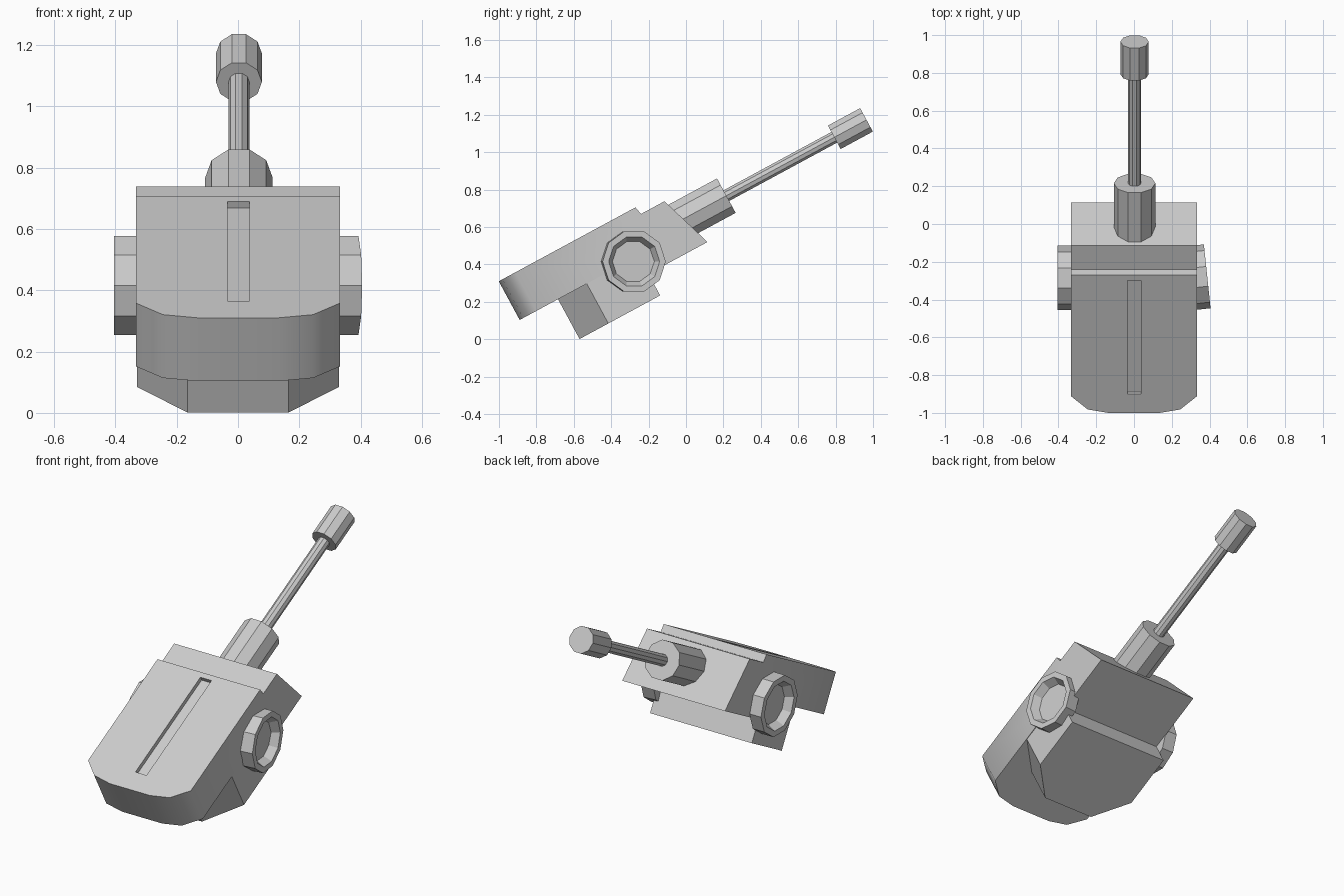
import bpy, bmesh
from math import sin, cos, pi, radians
from mathutils import Matrix

if "Cube" in bpy.data.objects:
    bpy.data.objects.remove(bpy.data.objects["Cube"])

# Everything is modelled level (x across, y along barrel, z up), then pitched
PITCH = Matrix.Rotation(radians(28.4), 4, 'X')


def loft(name, rings, matrix):
    """Skin a list of equal-length point rings and cap both ends."""
    bm = bmesh.new()
    loops = [[bm.verts.new(matrix @ Matrix.Translation(p).translation) for p in r] for r in rings]
    n = len(loops[0])
    for a, b in zip(loops, loops[1:]):
        for i in range(n):
            j = (i + 1) % n
            bm.faces.new((a[i], a[j], b[j], b[i]))
    bm.faces.new(loops[0])
    bm.faces.new(loops[-1])
    bmesh.ops.recalc_face_normals(bm, faces=bm.faces[:])
    mesh = bpy.data.meshes.new(name)
    bm.to_mesh(mesh)
    bm.free()
    ob = bpy.data.objects.new(name, mesh)
    bpy.context.collection.objects.link(ob)
    return ob


def turned(name, profile, matrix, sides=10):
    """Revolve (radius, height) pairs about local z."""
    rings = [[(r * cos(2 * pi * i / sides), r * sin(2 * pi * i / sides), h)
              for i in range(sides)] for r, h in profile]
    return loft(name, rings, matrix)


def prism(name, plan, z0, z1):
    return loft(name, [[(x, y, z) for x, y in plan] for z in (z0, z1)], PITCH)


# Main housing: side profile swept across x, with a rounded rear end
stations = [(0.333, -0.632), (0.245, -0.711), (0.13, -0.733)]
stations = [(-x, y) for x, y in stations] + stations[::-1]
housing = loft("housing", [
    [(x, p[0], p[1]) for p in [
        (rear, 0.749), (0.098, 0.749), (0.107, 0.704), (0.25, 0.704),
        (0.3485, 0.403), (-0.01, 0.403), (-0.01, 0.514), (rear, 0.514)]]
    for x, rear in stations], PITCH)

# Shallow slot along the top
cutter = prism("slot_cutter", [(-0.035, -0.618), (0.037, -0.618), (0.037, 0.066), (-0.035, 0.066)],
               0.725, 0.80)
cutter.hide_render = True
mod = housing.modifiers.new("slot", 'BOOLEAN')
mod.operation = 'DIFFERENCE'
mod.solver = 'EXACT'
mod.object = cutter
bpy.context.view_layer.objects.active = housing
housing.select_set(True)
bpy.ops.object.modifier_apply(modifier="slot")
bpy.data.objects.remove(cutter)
bpy.ops.object.shade_smooth_by_angle(angle=radians(50))

# Lower block with angled rear corners
prism("lower_block", [(-0.165, -0.5), (0.165, -0.5), (0.33, -0.325),
                      (0.33, -0.01), (-0.33, -0.01), (-0.33, -0.325)], 0.272, 0.514)

# Barrel parts along the local y axis
axis = PITCH @ Matrix.Translation((0.003, 0, 0.573)) @ Matrix.Rotation(-pi / 2, 4, 'X')
for name, r, start, end in [("barrel_collar", 0.11, 0.25, 0.555),
                            ("barrel_rod", 0.034, 0.54, 1.22),
                            ("muzzle", 0.075, 1.211, 1.407)]:
    turned(name, [(r, start), (r, end)], axis)

# Dished side pivots; the right one sits slightly skewed
dish = [(0.17, 0), (0.17, 0.075), (0.137, 0.075), (0.112, 0.03)]
for name, side, x, skew in [("left_pivot", -1, -0.33, 0), ("right_pivot", 1, 0.313, radians(6))]:
    turned(name, dish, Matrix.Translation((x, -0.285, 0.416)) @ Matrix.Rotation(skew, 4, 'Z')
           @ Matrix.Rotation(side * pi / 2, 4, 'Y') @ Matrix.Rotation(pi / 2, 4, 'Z'))
